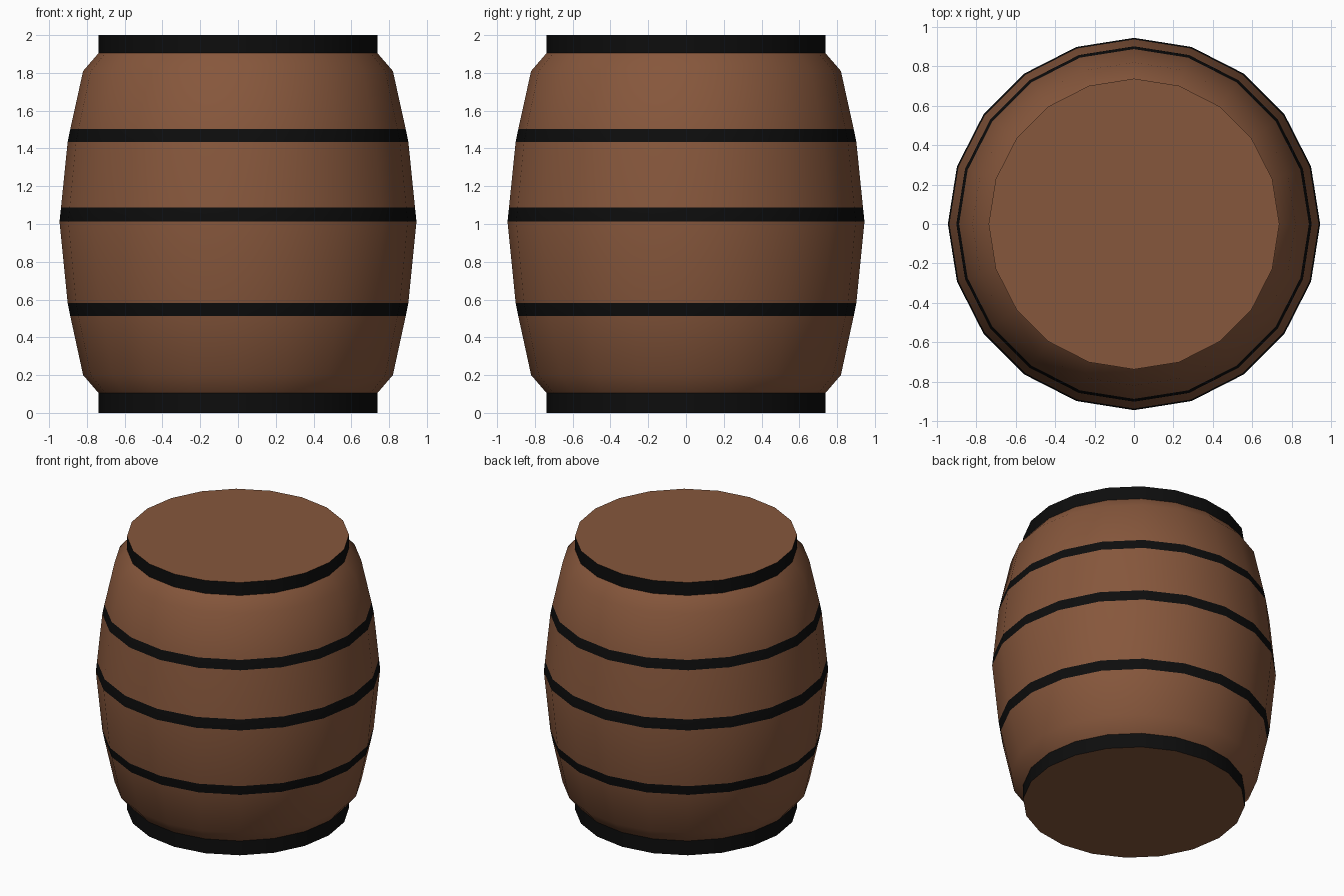
import bpy, bmesh
from math import cos, sin, pi, radians

if "Cube" in bpy.data.objects:
    bpy.data.objects.remove(bpy.data.objects["Cube"])

SIDES = 20


def material(name, colour):
    m = bpy.data.materials.new(name)
    m.diffuse_color = (*colour, 1)
    m.use_nodes = True
    m.node_tree.nodes["Principled BSDF"].inputs["Base Color"].default_value = m.diffuse_color
    return m


# Barrel profile, bottom to top: radius, height, material of the strip above
WOOD, IRON = 0, 1
profile = [
    (0.738, 0.00, IRON),    # bottom rim
    (0.738, 0.105, WOOD),
    (0.82, 0.20, WOOD),
    (0.888, 0.513, IRON),   # lower hoop
    (0.902, 0.583, WOOD),
    (0.945, 1.012, IRON),   # middle hoop
    (0.937, 1.088, WOOD),
    (0.902, 1.433, IRON),   # upper hoop
    (0.888, 1.502, WOOD),
    (0.82, 1.81, WOOD),
    (0.738, 1.905, IRON),   # top rim
    (0.738, 2.00, WOOD),
]

bm = bmesh.new()
rings = [[bm.verts.new((r * cos(2 * pi * i / SIDES), r * sin(2 * pi * i / SIDES), z))
          for i in range(SIDES)] for r, z, _ in profile]

# Staves and hoops
for lower, upper, (_, _, mat) in zip(rings, rings[1:], profile):
    for i in range(SIDES):
        j = (i + 1) % SIDES
        bm.faces.new((lower[i], lower[j], upper[j], upper[i])).material_index = mat

# Flat wooden ends
bm.faces.new(rings[0][::-1])
bm.faces.new(rings[-1])

mesh = bpy.data.meshes.new("barrel")
bm.to_mesh(mesh)
bm.free()
mesh.materials.append(material("wood", (0.24, 0.095, 0.045)))
mesh.materials.append(material("black_iron", (0.004, 0.004, 0.004)))

barrel = bpy.data.objects.new("barrel", mesh)
bpy.context.collection.objects.link(barrel)

# Smooth sides, crisp rims
bpy.context.view_layer.objects.active = barrel
barrel.select_set(True)
bpy.ops.object.shade_smooth_by_angle(angle=radians(40))
